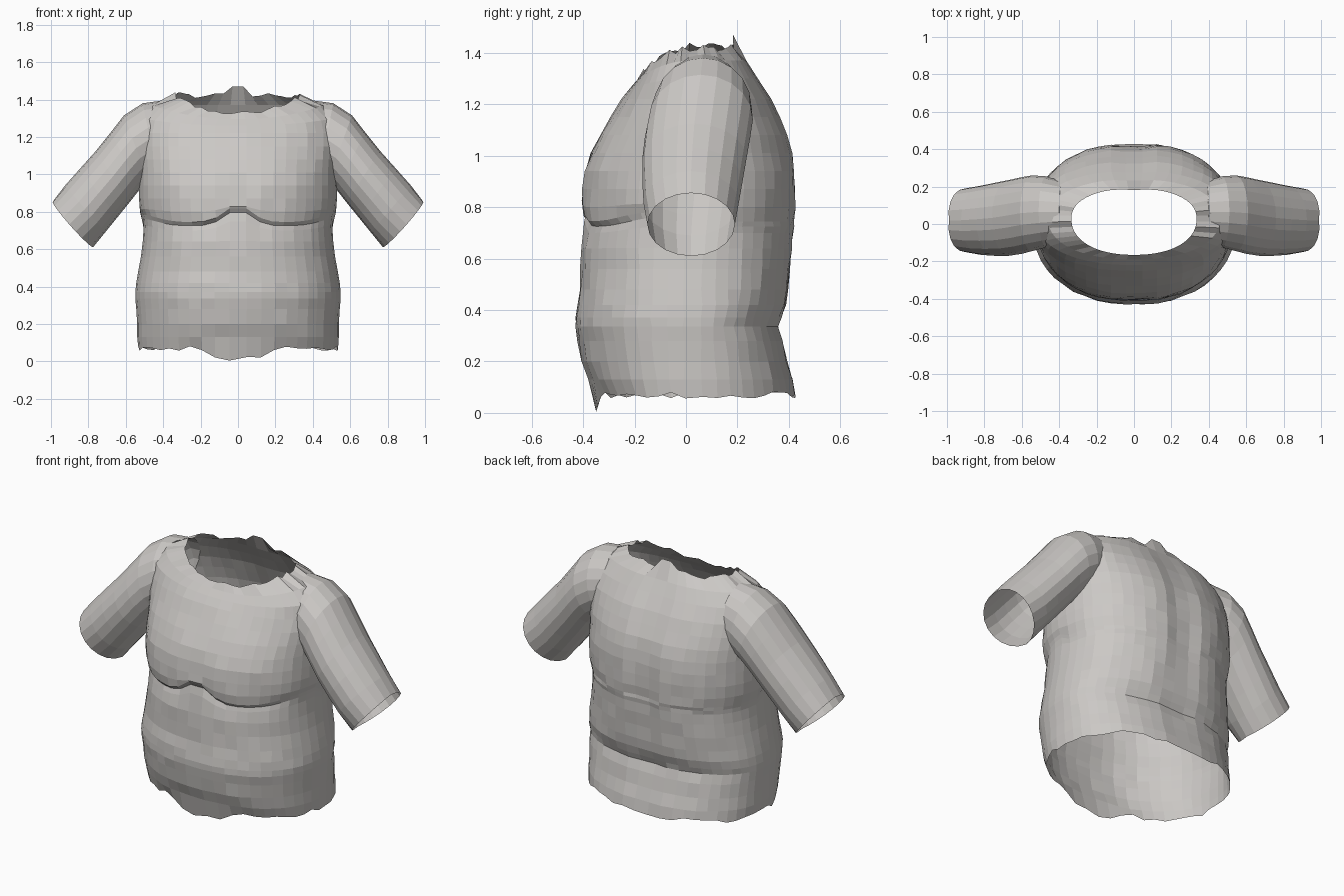
import bpy, bmesh, math, random
from math import sin, cos, pi, exp

random.seed(4)
if "Cube" in bpy.data.objects:
    bpy.data.objects.remove(bpy.data.objects["Cube"])


def material(name, colour):
    m = bpy.data.materials.new(name)
    m.use_nodes = True
    m.diffuse_color = colour
    m.node_tree.nodes["Principled BSDF"].inputs["Base Color"].default_value = colour
    return m


skin = material("warm grey", (0.6, 0.58, 0.56, 1))


def bump(v, centre, width):
    return exp(-((v - centre) / width) ** 2)


def loft(name, rings):
    """Closed tube through rings of points; end caps get material index 1."""
    bm = bmesh.new()
    loops = [[bm.verts.new(p) for p in ring] for ring in rings]
    n = len(loops[0])
    for a, b in zip(loops, loops[1:]):
        for i in range(n):
            j = (i + 1) % n
            bm.faces.new((a[i], a[j], b[j], b[i]))
    for loop in (loops[0], loops[-1]):
        mid = bm.verts.new([sum(v.co[k] for v in loop) / n for k in range(3)])
        for i in range(n):
            bm.faces.new((loop[i], loop[(i + 1) % n], mid)).material_index = 1
    bmesh.ops.recalc_face_normals(bm, faces=bm.faces)
    mesh = bpy.data.meshes.new(name)
    bm.to_mesh(mesh)
    bm.free()
    mesh.materials.append(skin)
    mesh.materials.append(skin)
    ob = bpy.data.objects.new(name, mesh)
    bpy.context.collection.objects.link(ob)
    return ob


# Torso levels: height, half width, front y, back y, drop of the front edge
LEVELS = [
    (0.07, 0.535, -0.35, 0.43, 0), (0.13, 0.54, -0.38, 0.42, 0),
    (0.2, 0.54, -0.405, 0.40, 0), (0.28, 0.545, -0.42, 0.38, 0),
    (0.335, 0.55, -0.43, 0.362, 0), (0.37, 0.55, -0.43, 0.375, 0),
    (0.42, 0.545, -0.425, 0.395, 0), (0.48, 0.535, -0.415, 0.405, 0),
    (0.56, 0.52, -0.412, 0.412, 0), (0.64, 0.51, -0.41, 0.42, 0),
    (0.7, 0.505, -0.395, 0.425, 0), (0.725, 0.508, -0.384, 0.428, 0),
    (0.745, 0.512, -0.405, 0.43, 0), (0.8, 0.525, -0.413, 0.433, 0),
    (0.87, 0.53, -0.41, 0.435, 0), (0.94, 0.53, -0.4, 0.432, 0),
    (1.01, 0.53, -0.373, 0.42, 0), (1.08, 0.535, -0.335, 0.4, 0),
    (1.15, 0.54, -0.292, 0.37, 0), (1.22, 0.54, -0.25, 0.335, 0),
    (1.3, 0.525, -0.22, 0.285, 0.04), (1.37, 0.46, -0.19, 0.24, 0.075),
    (1.42, 0.335, -0.165, 0.19, 0.09),
]
SIDES = 48


def torso_ring(index):
    z0, half, front, back, drop = LEVELS[index]
    mid = 0.03
    points = []
    for i in range(SIDES):
        a = 2 * pi * (i + 0.5) / SIDES
        c, s = cos(a), sin(a)
        x = half * math.copysign(abs(c) ** 0.9, c)
        depth = back - mid if s > 0 else mid - front
        y = mid + depth * math.copysign(abs(s) ** 0.9, s)
        z = z0 - drop * max(0, -s) ** 2
        if s < 0:
            # Cleavage, navel and the arched crease under the chest
            y += 0.025 * bump(x, 0, 0.05) * bump(z0, 0.87, 0.13)
            y += 0.03 * bump(x, 0, 0.03) * bump(z0, 0.45, 0.06)
            z += 0.09 * bump(x, 0, 0.1) * bump(z0, 0.74, 0.06)
            z += 0.04 * bump(abs(x), 0.52, 0.12) * bump(z0, 0.74, 0.06)
        else:
            # Spine hollow, and the cleft below the waist fold
            y -= 0.028 * bump(x, 0, 0.08) * bump(z0, 0.85, 0.5)
            y -= 0.03 * bump(x, 0, 0.03) * bump(z0, 0.22, 0.14)
        if index == 0:
            # Uneven hem, hanging lowest at the middle of the front
            z += random.uniform(-0.015, 0.015)
            if s < 0:
                z -= 0.06 * exp(-(x / 0.19) ** 4)
            z = max(z, 0)
        elif index == len(LEVELS) - 1:
            # Ragged neckline with a small tab at the back
            z += random.uniform(-0.015, 0.02)
            if s > 0 and abs(x) < 0.04:
                z = 1.47
        elif drop == 0:
            y += random.uniform(-0.004, 0.004)
        points.append((x, y, z))
    return points


torso = loft("torso", [torso_ring(i) for i in range(len(LEVELS))])

# Arm sections: top x, top z, bottom x, bottom z, front y, back y
ARM = [
    (0.3, 1.33, 0.34, 1.05, -0.06, 0.17), (0.4, 1.395, 0.38, 1.02, -0.1, 0.23),
    (0.51, 1.38, 0.43, 1.0, -0.125, 0.255), (0.61, 1.315, 0.48, 0.965, -0.145, 0.26),
    (0.68, 1.225, 0.525, 0.92, -0.16, 0.25), (0.76, 1.125, 0.58, 0.85, -0.17, 0.235),
    (0.845, 1.03, 0.645, 0.77, -0.17, 0.22), (0.925, 0.94, 0.71, 0.69, -0.165, 0.205),
    (0.99, 0.855, 0.775, 0.61, -0.15, 0.19),
]


def arm_ring(section, side):
    tx, tz, bx, bz, front, back = section
    points = []
    for i in range(20):
        a = 2 * pi * i / 20
        t = (1 + cos(a)) / 2
        y = (front + back) / 2 + (back - front) / 2 * sin(a)
        # The outer cuff bulges a little past the straight cut
        out = 0.02 * abs(sin(a)) if section is ARM[-1] else 0
        points.append((side * (bx + (tx - bx) * t + out), y, bz + (tz - bz) * t))
    return points


# Merge both sleeves into the torso as one skin
for side, name in ((1, "left_arm"), (-1, "right_arm")):
    arm = loft(name, [arm_ring(s, side) for s in ARM])
    mod = torso.modifiers.new("join_" + name, 'BOOLEAN')
    mod.operation = 'UNION'
    mod.solver = 'EXACT'
    mod.object = arm
    bpy.context.view_layer.objects.active = torso
    bpy.ops.object.modifier_apply(modifier=mod.name)
    bpy.data.objects.remove(arm)

# Open the neck, hem and cuffs
bm = bmesh.new()
bm.from_mesh(torso.data)
caps = [f for f in bm.faces if f.material_index == 1]
bmesh.ops.delete(bm, geom=caps, context='FACES')
for f in bm.faces:
    f.smooth = False
bm.to_mesh(torso.data)
bm.free()
while len(torso.data.materials) > 1:
    torso.data.materials.pop(index=len(torso.data.materials) - 1)
